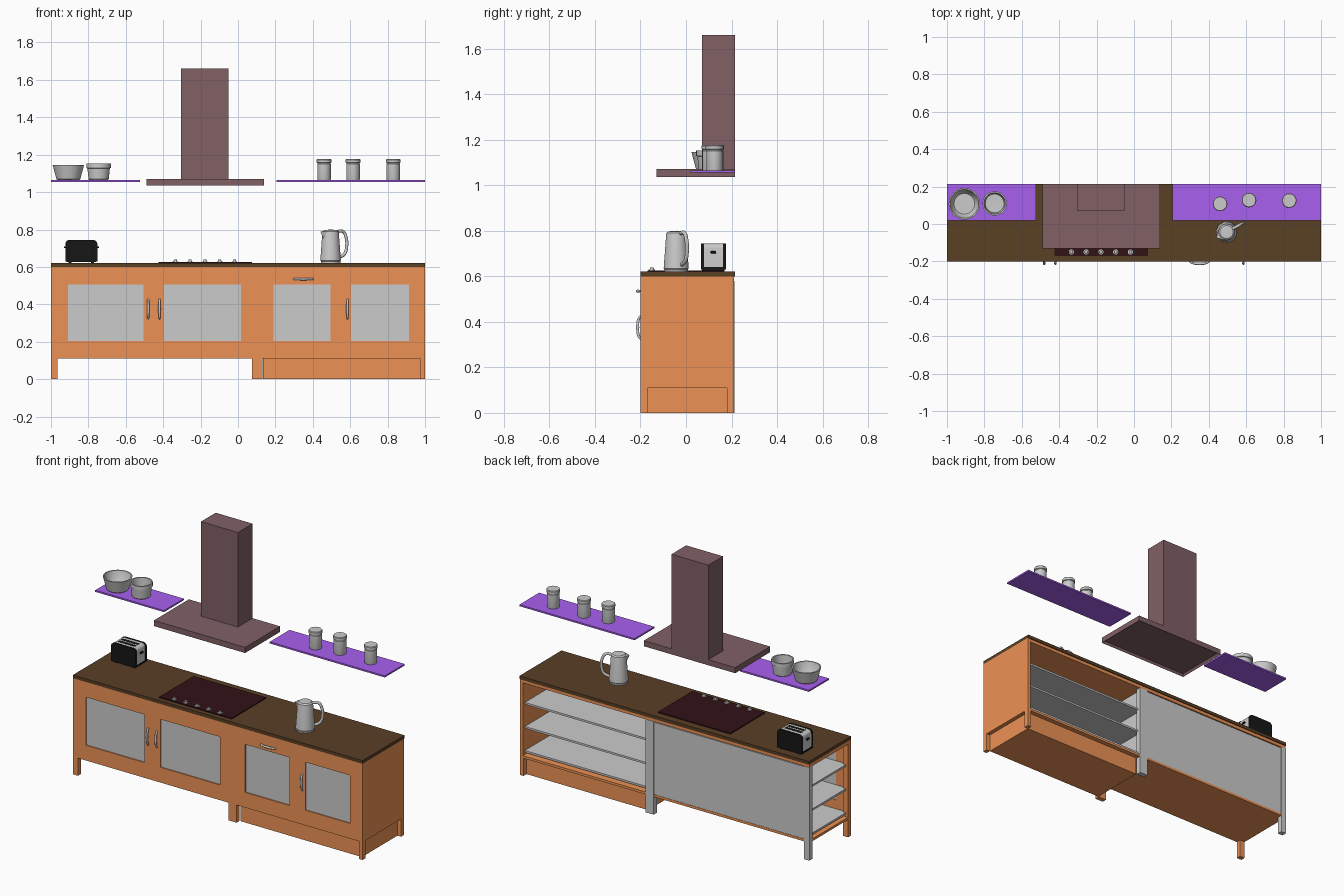
import bpy, bmesh, math
from mathutils import Vector

if "Cube" in bpy.data.objects:
    bpy.data.objects.remove(bpy.data.objects["Cube"])


def mat(name, r, g, b):
    m = bpy.data.materials.new(name)
    m.diffuse_color = (r, g, b, 1)
    m.use_nodes = True
    m.node_tree.nodes["Principled BSDF"].inputs["Base Color"].default_value = m.diffuse_color
    return m


WOOD = mat("orange_wood", 0.85, 0.29, 0.09)
TOP = mat("dark_worktop", 0.10, 0.05, 0.018)
HOOD = mat("hood_brown", 0.22, 0.117, 0.13)
PURPLE = mat("purple", 0.39, 0.117, 0.86)
GLASS = mat("hob_glass", 0.03, 0.006, 0.008)
BLACK = mat("black", 0.008, 0.008, 0.008)


def finish(name, bm, material=None, smooth=False):
    bmesh.ops.recalc_face_normals(bm, faces=bm.faces)
    me = bpy.data.meshes.new(name)
    bm.to_mesh(me)
    bm.free()
    ob = bpy.data.objects.new(name, me)
    bpy.context.collection.objects.link(ob)
    if material:
        me.materials.append(material)
    if smooth:
        bpy.context.view_layer.objects.active = ob
        ob.select_set(True)
        bpy.ops.object.shade_smooth_by_angle(angle=math.radians(35))
        ob.select_set(False)
    return ob


def box(name, x, y, z, material=None, bevel=0):
    bm = bmesh.new()
    bmesh.ops.create_cube(bm, size=1)
    for v in bm.verts:
        v.co = [(a + b) / 2 + c * (b - a) for (a, b), c in zip((x, y, z), v.co)]
    if bevel:
        bmesh.ops.bevel(bm, geom=bm.edges[:], offset=bevel, segments=3, affect='EDGES', profile=0.5)
    return finish(name, bm, material, bevel > 0)


def lathe(name, profile, loc, material=None, n=32):
    """Revolve (radius, z) points round a vertical axis."""
    bm = bmesh.new()
    vs = [bm.verts.new((r, 0, z)) for r, z in profile]
    es = [bm.edges.new(p) for p in zip(vs, vs[1:])]
    bmesh.ops.spin(bm, geom=vs + es, cent=(0, 0, 0), axis=(0, 0, 1),
                   angle=2 * math.pi, steps=n, use_duplicate=False)
    bmesh.ops.remove_doubles(bm, verts=bm.verts, dist=1e-5)
    ob = finish(name, bm, material, True)
    ob.location = loc
    return ob


def tube(name, pts, radius, radii=None, material=None):
    """Smooth bar through a few points."""
    cu = bpy.data.curves.new(name, 'CURVE')
    cu.dimensions = '3D'
    cu.bevel_depth, cu.bevel_resolution, cu.resolution_u = radius, 3, 6
    cu.use_fill_caps = True
    sp = cu.splines.new('BEZIER')
    sp.bezier_points.add(len(pts) - 1)
    for i, (bp, p) in enumerate(zip(sp.bezier_points, pts)):
        bp.co = p
        bp.handle_left_type = bp.handle_right_type = 'AUTO'
        bp.radius = radii[i] if radii else 1
    ob = bpy.data.objects.new(name, cu)
    bpy.context.collection.objects.link(ob)
    if material:
        cu.materials.append(material)
    return ob


# Cabinet front: one sheet with four window openings
xs = [-1, -0.91, -0.505, -0.395, 0.015, 0.19, 0.495, 0.605, 0.915, 1]
zs = [0.11, 0.205, 0.505, 0.60]
bm = bmesh.new()
grid = [[bm.verts.new((x, -0.2, z)) for z in zs] for x in xs]
for i in range(len(xs) - 1):
    for j in range(3):
        if j == 1 and i % 2 == 1:
            continue
        bm.faces.new((grid[i][j], grid[i + 1][j], grid[i + 1][j + 1], grid[i][j + 1]))
geom = bmesh.ops.extrude_face_region(bm, geom=bm.faces[:], use_keep_orig=True)["geom"]
for v in geom:
    if isinstance(v, bmesh.types.BMVert):
        v.co.y += 0.02
bmesh.ops.dissolve_limit(bm, angle_limit=0.01, verts=bm.verts, edges=bm.edges)
finish("cabinet_front", bm, WOOD)
for i in range(1, 9, 2):
    box("door_panel", (xs[i], xs[i + 1]), (-0.193, -0.183), (0.205, 0.505))

# Carcass: open left end, solid right end, open right back
box("carcass_top", (-1, 1), (-0.18, 0.21), (0.58, 0.60), WOOD)
box("carcass_bottom", (-1, 1), (-0.18, 0.21), (0.11, 0.125), WOOD)
box("right_side", (0.98, 1), (-0.18, 0.21), (0.125, 0.58), WOOD)
box("divider", (0.09, 0.11), (-0.18, 0.18), (0.125, 0.58))
box("back_panel", (-0.965, 0.075), (0.195, 0.208), (0.11, 0.575))
box("plinth", (0.135, 0.975), (-0.17, 0.18), (0, 0.11), WOOD)
for z in (0.15, 0.30, 0.45):
    box("left_inner_shelf", (-0.985, 0.09), (-0.18, 0.19), (z - 0.012, z))
    box("right_inner_shelf", (0.11, 0.98), (-0.18, 0.19), (z - 0.012, z))

# Legs and rear posts
for x in ((-1, -0.965), (0.075, 0.13), (0.975, 1)):
    box("front_leg", x, (-0.2, -0.17), (0, 0.11), WOOD)
box("front_left_post", (-1, -0.965), (-0.18, -0.17), (0.11, 0.58), WOOD)
box("rear_left_post", (-1, -0.965), (0.18, 0.212), (0, 0.58))
box("rear_middle_post", (0.075, 0.13), (0.18, 0.212), (0, 0.58))
box("rear_right_leg", (0.975, 1), (0.18, 0.21), (0, 0.11), WOOD)

# Worktop, hob and knobs
box("worktop", (-1, 1), (-0.2, 0.215), (0.60, 0.62), TOP)
box("hob", (-0.425, 0.075), (-0.17, 0.17), (0.62, 0.626), GLASS)
for i in range(5):
    lathe("hob_knob", [(0, 0), (0.014, 0), (0.014, 0.003), (0.009, 0.004), (0.008, 0.013), (0, 0.013)],
          (-0.335 + 0.079 * i, -0.15, 0.626), n=16)

# Bowed door handles and drawer handle
bow = [(-0.052, 0), (-0.04, -0.009), (0, -0.014), (0.04, -0.009), (0.052, 0)]
thick = [0.8, 0.9, 1.1, 0.9, 0.8]
for x in (-0.48, -0.42, 0.585):
    tube("door_handle", [(x, -0.198 + d, 0.375 + t) for t, d in bow], 0.0065, thick)
tube("drawer_handle", [(0.35 + t, -0.198 + d, 0.535) for t, d in bow], 0.0065, thick)

# Extractor hood with a recessed underside
bm = bmesh.new()
bmesh.ops.create_cube(bm, size=1)
for v in bm.verts:
    v.co = (-0.175 + v.co.x * 0.63, 0.0425 + v.co.y * 0.345, 1.0525 + v.co.z * 0.035)
bm.normal_update()
under = [f for f in bm.faces if f.normal.z < -0.9]
bmesh.ops.inset_region(bm, faces=under, thickness=0.012, depth=0)
for v in under[0].verts:
    v.co.z += 0.015
finish("hood_canopy", bm, HOOD)
box("hood_chimney", (-0.305, -0.05), (0.07, 0.215), (1.07, 1.66), HOOD)

# Wall shelves
box("left_wall_shelf", (-1, -0.525), (0.02, 0.215), (1.055, 1.065), PURPLE)
box("right_wall_shelf", (0.205, 1), (0.02, 0.215), (1.055, 1.065), PURPLE)

# Bowls and canisters
lathe("large_bowl", [(0, 0), (0.058, 0), (0.064, 0.005), (0.082, 0.073), (0.084, 0.08), (0.077, 0.08),
                     (0.06, 0.012), (0.055, 0.007), (0, 0.007)], (-0.907, 0.108, 1.065), n=40)
lathe("small_bowl", [(0, 0), (0.05, 0), (0.054, 0.004), (0.06, 0.062), (0.065, 0.064), (0.065, 0.087),
                     (0.057, 0.087), (0.05, 0.01), (0, 0.008)], (-0.745, 0.11, 1.065), n=40)
for x, y in ((0.46, 0.108), (0.615, 0.128), (0.83, 0.125)):
    lathe("canister", [(0, 0), (0.035, 0), (0.036, 0.003), (0.036, 0.086), (0.034, 0.088), (0.034, 0.091),
                       (0.039, 0.093), (0.039, 0.108), (0.036, 0.112), (0, 0.112)], (x, y, 1.065))

# Toaster: rounded slabs stacked front to back, base and lever


def slab(name, y0, y1, x0, x1, z0, z1, r, material=None):
    bm = bmesh.new()
    pts = [(x0, z0), (x1, z0)]
    for cx, a0 in ((x1 - r, 0), (x0 + r, 90)):
        pts += [(cx + r * math.cos(math.radians(a0 + 15 * k)),
                 z1 - r + r * math.sin(math.radians(a0 + 15 * k))) for k in range(7)]
    f = bm.faces.new([bm.verts.new((x, y0, z)) for x, z in pts])
    ext = bmesh.ops.extrude_face_region(bm, geom=[f], use_keep_orig=True)["geom"]
    for v in ext:
        if isinstance(v, bmesh.types.BMVert):
            v.co.y = y1
    return finish(name, bm, material, True)


slab("toaster_core", 0.078, 0.162, -0.92, -0.755, 0.64, 0.743, 0.02)
for y in (0.065, 0.162):
    slab("toaster_side", y, y + 0.013, -0.923, -0.752, 0.63, 0.744, 0.022, BLACK)
box("toaster_base", (-0.917, -0.758), (0.07, 0.17), (0.625, 0.645), BLACK)
for x in (-0.905, -0.785):
    box("toaster_foot", (x, x + 0.015), (0.075, 0.165), (0.62, 0.625), BLACK)
for y in (0.095, 0.125):
    box("toaster_slot", (-0.895, -0.78), (y, y + 0.018), (0.735, 0.7445), BLACK)
box("toaster_lever", (-0.755, -0.744), (0.108, 0.132), (0.70, 0.71), BLACK, 0.003)
box("toaster_end_knob", (-0.931, -0.92), (0.108, 0.132), (0.70, 0.71), BLACK, 0.003)

# Kettle: base, body, spout and handle turned off the x axis
K = Vector((0.495, -0.043, 0))
d = Vector((math.cos(0.5), math.sin(0.5), 0))
s = Vector((-d.y, d.x, 0))
lathe("kettle_base", [(0, 0), (0.052, 0), (0.052, 0.008), (0.047, 0.012), (0, 0.012)], K + Vector((0, 0, 0.62)))
lathe("kettle_body", [(0, 0), (0.052, 0), (0.055, 0.004), (0.044, 0.155), (0.043, 0.16),
                      (0.035, 0.167), (0, 0.17)], K + Vector((0, 0, 0.63)))
bm = bmesh.new()
tri = [K - d * 0.035 + s * 0.03, K - d * 0.062, K - d * 0.035 - s * 0.03]
up = [bm.verts.new(p + Vector((0, 0, 0.79))) for p in tri]
low = bm.verts.new(K - d * 0.04 + Vector((0, 0, 0.735)))
bm.faces.new(up)
for i in range(3):
    bm.faces.new((up[i], up[(i + 1) % 3], low))
finish("kettle_spout", bm)
tube("kettle_handle", [K + d * r + Vector((0, 0, z)) for r, z in
                       ((0.035, 0.788), (0.075, 0.79), (0.092, 0.765), (0.098, 0.71), (0.085, 0.67), (0.05, 0.65))],
     0.0085)
